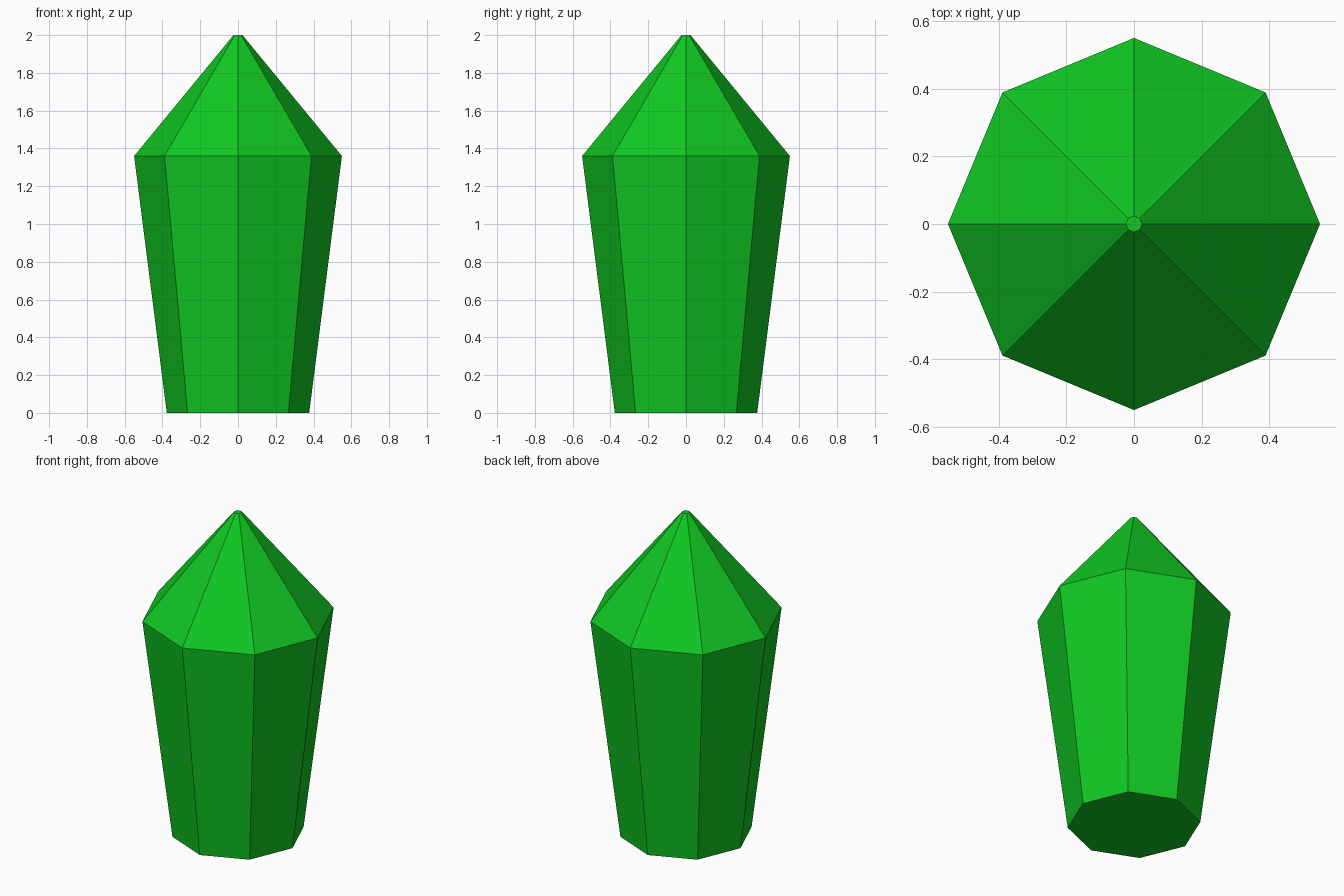
import bpy
import bmesh
from math import cos, sin, tau

cube = bpy.data.objects.get("Cube")
if cube:
    bpy.data.objects.remove(cube, do_unlink=True)

SIDES = 8
# Radius and height of each ring, from base to tip
PROFILE = [(0.377, 0.0), (0.55, 1.36), (0.024, 2.0)]


def make_material(name, colour):
    mat = bpy.data.materials.new(name)
    mat.use_nodes = True
    mat.diffuse_color = colour
    shader = next(n for n in mat.node_tree.nodes if n.type == "BSDF_PRINCIPLED")
    shader.inputs["Base Color"].default_value = colour
    return mat


def make_crystal(name, profile, sides, mat):
    bm = bmesh.new()
    rings = [[bm.verts.new((r * cos(tau * i / sides), r * sin(tau * i / sides), z))
              for i in range(sides)] for r, z in profile]
    # Flat facets between neighbouring rings
    for low, high in zip(rings, rings[1:]):
        for i in range(sides):
            j = (i + 1) % sides
            bm.faces.new((low[i], low[j], high[j], high[i]))
    # Base and tiny flat tip
    bm.faces.new(rings[0][::-1])
    bm.faces.new(rings[-1])
    mesh = bpy.data.meshes.new(name)
    bm.to_mesh(mesh)
    bm.free()
    mesh.materials.append(mat)
    obj = bpy.data.objects.new(name, mesh)
    bpy.context.collection.objects.link(obj)
    return obj


green = make_material("crystal green", (0.005, 0.58, 0.016, 1.0))
make_crystal("crystal", PROFILE, SIDES, green)
